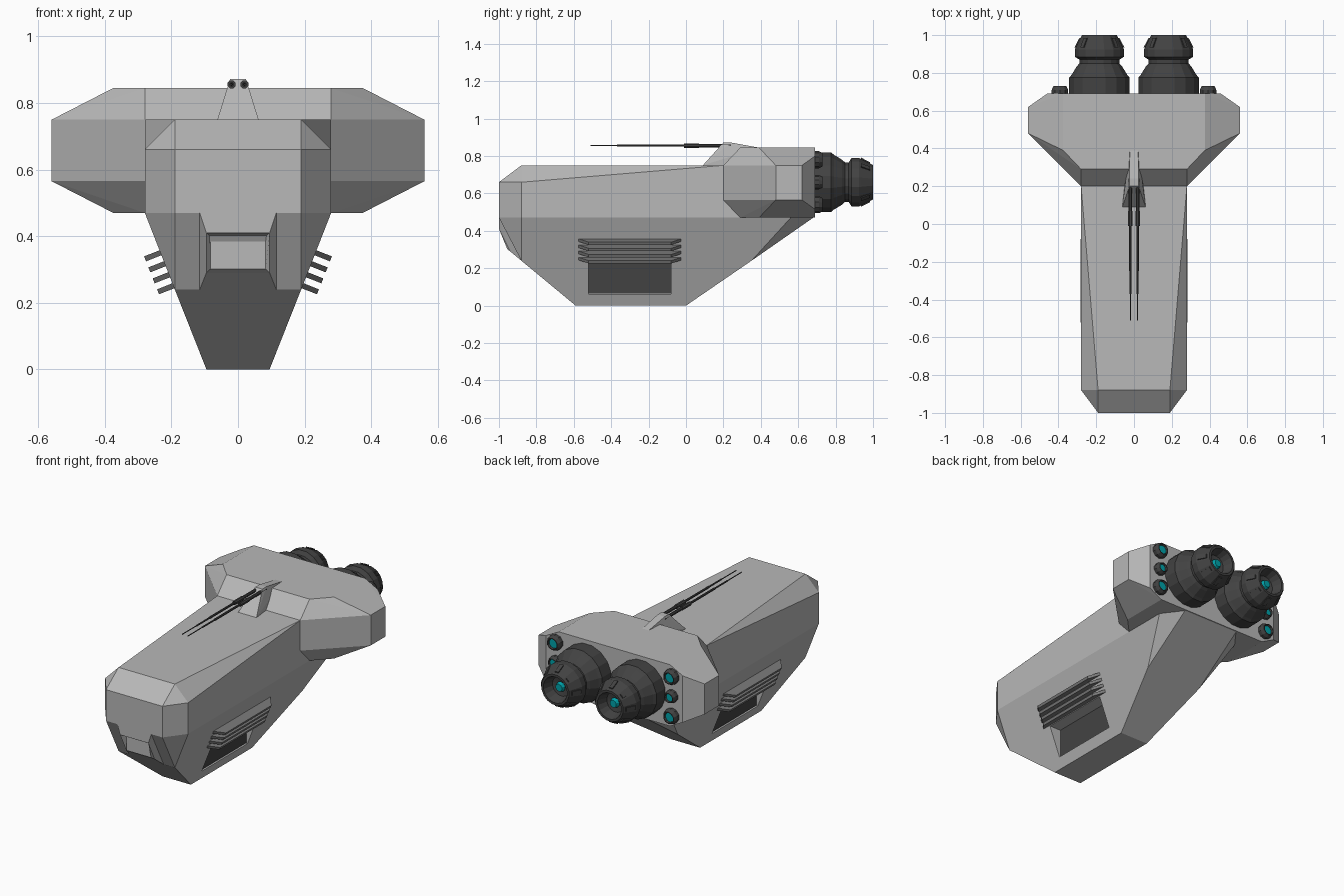
import bpy, bmesh
from math import sin, cos, pi
from mathutils import Vector

cube = bpy.data.objects.get("Cube")
if cube:
    bpy.data.objects.remove(cube, do_unlink=True)


def material(name, rgb):
    m = bpy.data.materials.new(name)
    m.use_nodes = True
    m.diffuse_color = (*rgb, 1)
    bsdf = next(n for n in m.node_tree.nodes if n.type == 'BSDF_PRINCIPLED')
    bsdf.inputs["Base Color"].default_value = (*rgb, 1)
    bsdf.inputs["Roughness"].default_value = 0.7
    return m


GREY = material("hull grey", (0.48, 0.48, 0.48))
MID = material("louver grey", (0.2, 0.2, 0.2))
DARK = material("engine dark grey", (0.055, 0.055, 0.055))
TEAL = material("glow teal", (0.0, 0.36, 0.4))


def finish(name, bm, mat):
    bmesh.ops.recalc_face_normals(bm, faces=bm.faces)
    mesh = bpy.data.meshes.new(name)
    bm.to_mesh(mesh)
    bm.free()
    mesh.materials.append(mat)
    ob = bpy.data.objects.new(name, mesh)
    bpy.context.collection.objects.link(ob)
    return ob


def hull_bmesh(points, mirror=True):
    """Flat-faced convex solid, optionally mirrored in x."""
    bm = bmesh.new()
    for x, y, z in points:
        bm.verts.new((x, y, z))
        if mirror:
            bm.verts.new((-x, y, z))
    bmesh.ops.convex_hull(bm, input=bm.verts)
    bmesh.ops.delete(bm, geom=[v for v in bm.verts if not v.link_faces], context='VERTS')
    bmesh.ops.dissolve_limit(bm, angle_limit=0.01, verts=bm.verts, edges=bm.edges)
    return bm


def solid(name, points, mat, mirror=True):
    return finish(name, hull_bmesh(points, mirror), mat)


def box(name, lo, hi, mat):
    pts = [(x, y, z) for x in (lo[0], hi[0]) for y in (lo[1], hi[1]) for z in (lo[2], hi[2])]
    return solid(name, pts, mat, False)


def lathe(name, profile, centre, mat, sides=16, cap=False):
    """Turn (y, radius) pairs about an axis along y."""
    bm = bmesh.new()
    rings = []
    for y, r in profile:
        rings.append([bm.verts.new((centre[0] + r * cos(2 * pi * (i + .5) / sides), y,
                                    centre[1] + r * sin(2 * pi * (i + .5) / sides)))
                      for i in range(sides)])
    for a, b in zip(rings, rings[1:]):
        for i in range(sides):
            j = (i + 1) % sides
            bm.faces.new((a[i], a[j], b[j], b[i]))
    if cap:
        bm.faces.new(rings[0])
        bm.faces.new(rings[-1])
    return finish(name, bm, mat)


def cut(target, cutter):
    mod = target.modifiers.new("recess", 'BOOLEAN')
    mod.operation = 'DIFFERENCE'
    mod.solver = 'EXACT'
    mod.object = cutter
    bpy.context.view_layer.objects.active = target
    bpy.ops.object.modifier_apply(modifier=mod.name)
    bpy.data.objects.remove(cutter, do_unlink=True)


# Main hull
hull = solid("main_hull", [
    (.19, -1, .66), (.19, -1, .47), (.19, -.88, .75), (.28, -.88, .66),
    (.28, -.88, .47), (.19, -.88, .24), (.095, -.59, 0), (.095, 0, 0),
    (.19, .35, .24), (.28, .56, .47), (.19, .68, .47),
    (.28, .2, .75), (.28, .56, .75), (.19, .68, .75)], GREY)

# Rear cross block
solid("rear_block", [
    (.28, .2, .75), (.28, .2, .565), (.28, .29, .845), (.28, .29, .47),
    (.375, .39, .845), (.375, .39, .47), (.56, .48, .75), (.56, .48, .565),
    (.56, .62, .75), (.56, .62, .565), (.46, .69, .8), (.46, .69, .515),
    (.375, .69, .845), (.375, .69, .47)], GREY)

# Chin housing with an upright recessed window
chin = hull_bmesh([(.115, -1, .47), (.115, -.88, .24), (.095, -1, .41), (.095, -.94, .29)])
chin.faces.ensure_lookup_table()
pane = min(chin.faces, key=lambda f: (f.calc_center_median() - Vector((0, -.97, .35))).length)
bmesh.ops.inset_individual(chin, faces=[pane], thickness=.017)
for v in pane.verts:
    v.co.y = -.955
finish("chin_window_housing", chin, GREY)
cut(hull, box("chin_cutter", (-.085, -1.1, .3), (.085, -.95, .405), GREY))

# Side bays with dark panels, and louvers above them
normal = Vector((.93, 0, -.366))
along = Vector((.366, 0, .93))
for side, label in ((1, "left"), (-1, "right")):
    cut(hull, box("bay_cutter", (side * .108, -.52, .062), (side * .4, -.08, .24), GREY))
    box(label + "_bay_panel", (side * .107, -.52, .066), (side * .113, -.08, .24), DARK)
    for i in range(4):
        z = .35 - .033 * i
        root = Vector((.095 + .394 * z, 0, z))
        pts = []
        for y, out in ((-.58, -.005), (-.52, .05), (-.08, .05), (-.02, -.005)):
            for t in (-.008, .008):
                p = root + normal * out + along * t
                pts.append((side * p.x, y, p.z))
        solid(f"{label}_louver_{i + 1}", pts, MID, False)

# Gun fin on the roof
solid("gun_fin", [
    (.062, .09, .75), (.045, .24, .75), (.024, .2, .872), (.024, .24, .872),
    (.022, .39, .845), (.022, .39, .76)], GREY)

# Engines, thrusters and gun barrels on both sides
for side, label in ((1, "left"), (-1, "right")):
    lathe(label + "_gun_barrel",
          [(-.51, .003), (-.37, .003), (-.37, .005), (-.25, .005), (-.25, .007), (-.01, .007),
           (-.01, .013), (.07, .013), (.07, .01), (.24, .01)],
          (side * .019, .856), DARK, 8, True)

    c = (side * .183, .66)
    lathe(label + "_engine",
          [(.68, .16), (.69, .163), (.775, .163), (.79, .15), (.835, .122), (.85, .108),
           (.87, .108), (.885, .132), (.925, .132), (1, .094), (1, .08),
           (.94, .06), (.93, .01)], c, DARK)
    lathe(label + "_engine_glow", [(.945, .03), (.965, .022)], c, TEAL, 10, True)
    # Nozzle ribs
    for i in range(8):
        a = 2 * pi * i / 8
        radial = Vector((cos(a), 0, sin(a)))
        tangent = Vector((-sin(a), 0, cos(a)))
        mid = Vector((c[0], 0, c[1]))
        pts = []
        for y, r in ((.935, .122), (.935, .132), (.985, .098), (.985, .106)):
            for t in (-.012, .012):
                p = mid + radial * r + tangent * t
                pts.append((p.x, y, p.z))
        solid(f"{label}_nozzle_rib_{i + 1}", pts, DARK, False)

    for i, (z, r) in enumerate(((.78, .046), (.66, .038), (.54, .046))):
        spot = (side * .392, z)
        lathe(f"{label}_thruster_{i + 1}",
              [(.685, r), (.71, r), (.73, r * .78), (.73, r * .68), (.715, r * .6)],
              spot, DARK, 10)
        lathe(f"{label}_thruster_glow_{i + 1}", [(.69, r * .6), (.718, r * .62)],
              spot, TEAL, 10, True)
